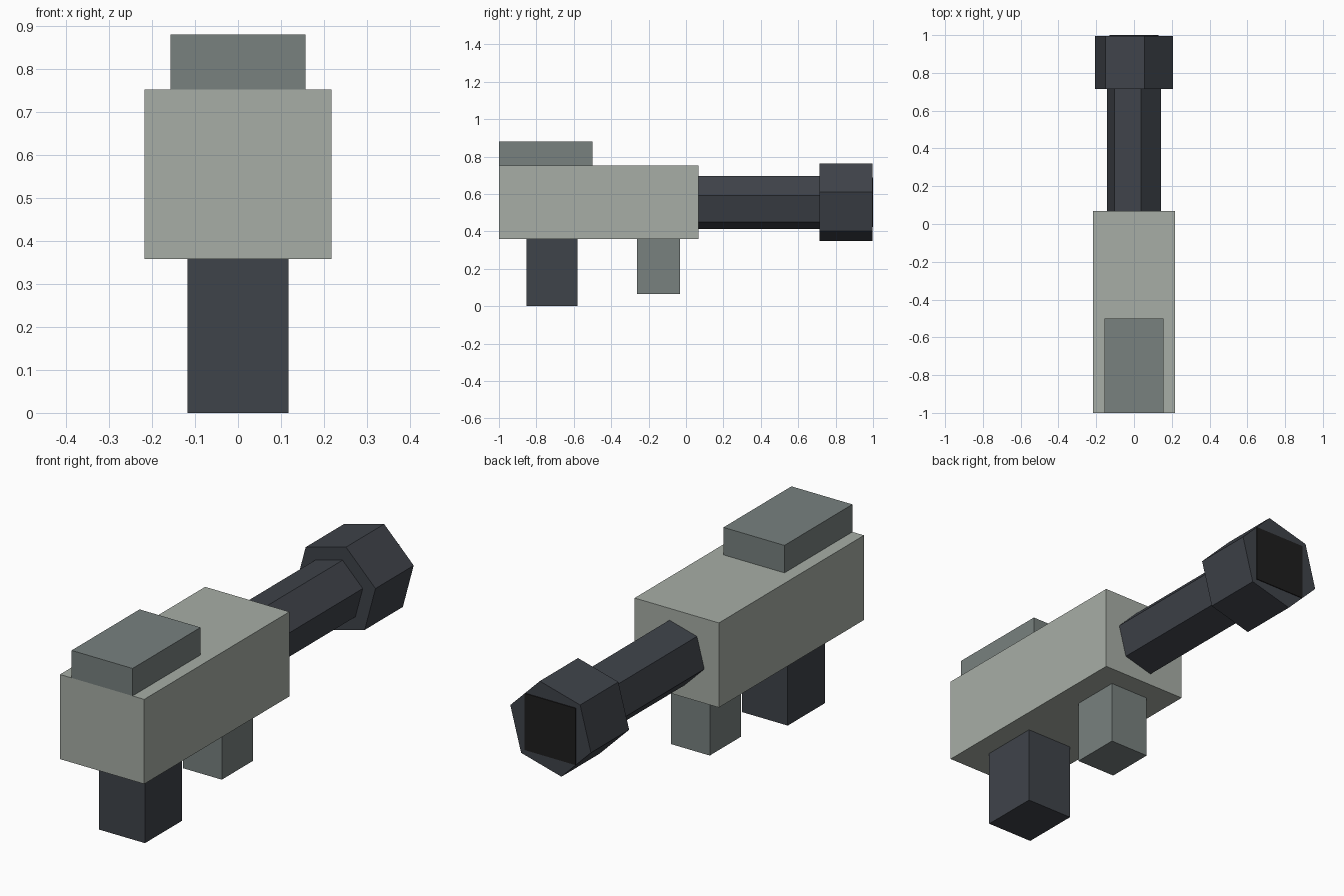
import bpy
import math

cube = bpy.data.objects.get("Cube")
if cube:
    bpy.data.objects.remove(cube, do_unlink=True)


def material(name, rgb):
    """Flat material from 0-255 display values, stored as linear."""
    lin = [((c / 255 + 0.055) / 1.055) ** 2.4 for c in rgb]
    mat = bpy.data.materials.new(name)
    mat.use_nodes = True
    mat.diffuse_color = (*lin, 1)
    bsdf = next(n for n in mat.node_tree.nodes if n.type == "BSDF_PRINCIPLED")
    bsdf.inputs["Base Color"].default_value = (*lin, 1)
    return mat


pale = material("pale_grey_green", (167, 174, 166))
mid = material("mid_grey_green", (120, 129, 127))
dark = material("dark_blue_grey", (63, 67, 74))
black = material("bore_black", (30, 29, 29))


def finish(name, mat):
    ob = bpy.context.object
    ob.name = ob.data.name = name
    ob.data.materials.append(mat)
    bpy.ops.object.transform_apply(location=False, rotation=True, scale=True)
    return ob


def box(name, mat, half_width, y0, y1, z0, z1):
    """Box centred on x = 0 spanning the given y and z ranges."""
    bpy.ops.mesh.primitive_cube_add(size=1, location=(0, (y0 + y1) / 2, (z0 + z1) / 2))
    bpy.context.object.scale = (2 * half_width, y1 - y0, z1 - z0)
    return finish(name, mat)


AXIS_Z = 0.555


def hex_tube(name, mat, radius, y0, y1):
    """Six-sided prism along y, with its first corner 15 degrees above +x."""
    bpy.ops.mesh.primitive_cylinder_add(
        vertices=6, radius=radius, depth=y1 - y0,
        location=(0, (y0 + y1) / 2, AXIS_Z),
        rotation=(math.radians(90), math.radians(15), 0))
    return finish(name, mat)


# Main housing and the raised block on top
box("body", pale, 0.217, -1.0, 0.068, 0.358, 0.752)
box("top_block", mid, 0.157, -1.0, -0.5, 0.752, 0.88)

# Handles underneath
box("rear_grip", dark, 0.118, -0.853, -0.58, 0.0, 0.358)
box("front_grip", mid, 0.1, -0.262, -0.032, 0.065, 0.358)

# Barrel, wide muzzle and the square bore plate on its end
hex_tube("barrel", dark, 0.147, 0.068, 0.715)
hex_tube("muzzle", dark, 0.215, 0.715, 0.996)
box("bore_plate", black, 0.131, 0.994, 1.0, AXIS_Z - 0.132, AXIS_Z + 0.132)

# Check the hexagons' turn so the highest corner lies on the +x side
for name in ("barrel", "muzzle"):
    ob = bpy.data.objects[name]
    top = max(ob.data.vertices, key=lambda v: v.co.z)
    if top.co.x < 0:
        for v in ob.data.vertices:
            v.co.x = -v.co.x
        ob.data.flip_normals()
